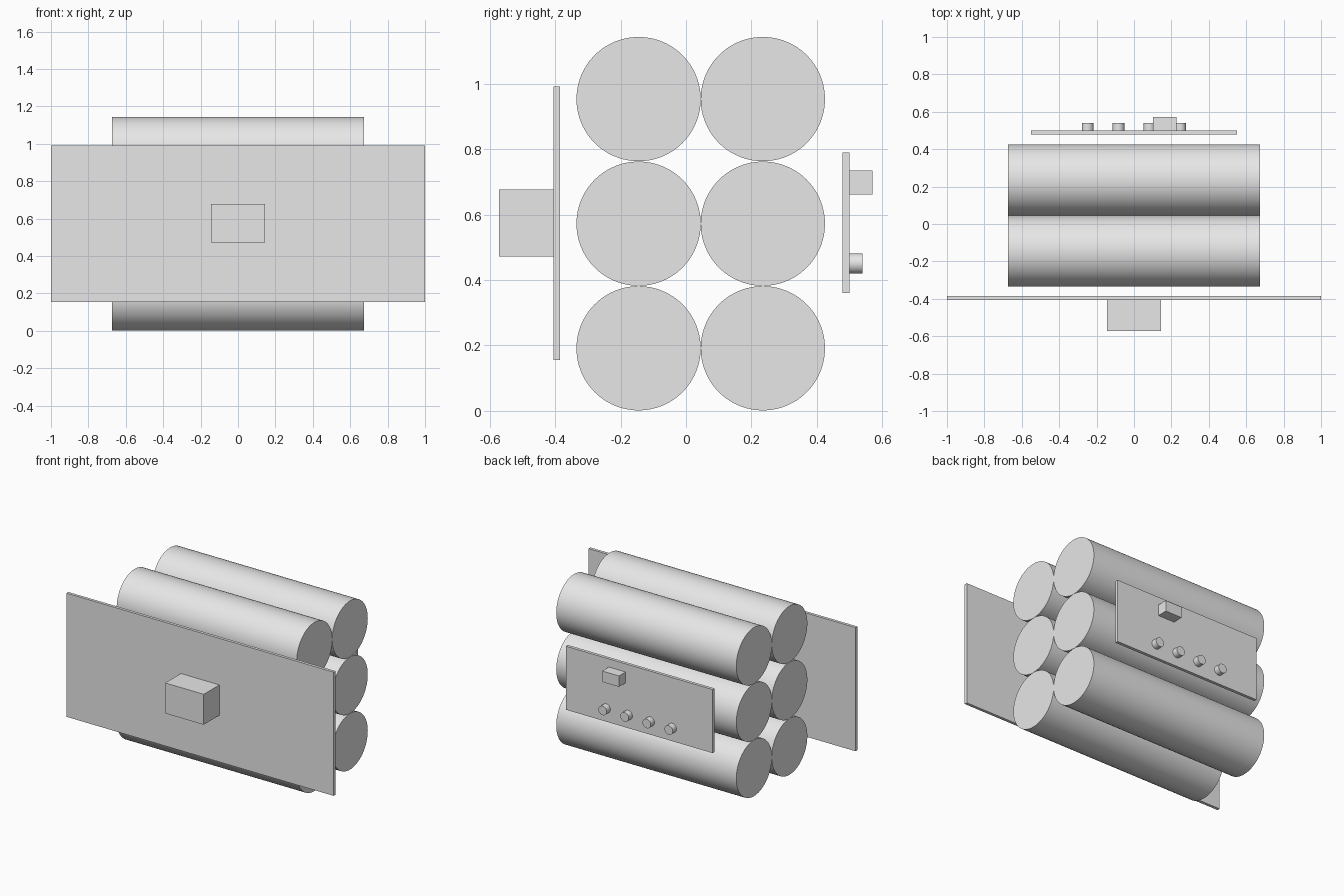
import bpy
import math

default_cube = bpy.data.objects.get("Cube")
if default_cube:
    bpy.data.objects.remove(default_cube, do_unlink=True)

# One plain grey for every part
grey = bpy.data.materials.new("light_grey")
grey.use_nodes = True
grey.diffuse_color = (0.8, 0.8, 0.8, 1)
grey.node_tree.nodes["Principled BSDF"].inputs["Base Color"].default_value = grey.diffuse_color


def box(name, x, y, z):
    """Box from (min, max) ranges along each axis."""
    spans = (x, y, z)
    bpy.ops.mesh.primitive_cube_add(size=1, location=[(a + b) / 2 for a, b in spans])
    obj = bpy.context.object
    obj.name = name
    obj.scale = [b - a for a, b in spans]
    bpy.ops.object.transform_apply(location=False, rotation=False, scale=True)
    obj.data.materials.append(grey)


def cylinder(name, radius, depth, location, rotation, sides):
    """Capped cylinder with a smooth wall and sharp rims."""
    bpy.ops.mesh.primitive_cylinder_add(vertices=sides, radius=radius, depth=depth,
                                        location=location, rotation=rotation)
    obj = bpy.context.object
    obj.name = name
    bpy.ops.object.shade_smooth_by_angle(angle=math.radians(30))
    obj.data.materials.append(grey)


# Stack of tubes: two columns, three rows, touching each other
RADIUS = 0.19
for row, height in enumerate(("bottom", "middle", "top")):
    for side, y in (("front", -0.145), ("back", 0.235)):
        z = 0.191 + row * 0.381
        cylinder(f"{height}_{side}_tube", RADIUS, 1.348, (0, y, z),
                 (0, math.pi / 2, 0), 96)

# Front plate with its central block
box("front_plate", (-1, 1), (-0.405, -0.385), (0.155, 0.992))
box("front_block", (-0.144, 0.144), (-0.572, -0.405), (0.471, 0.677))

# Rear control panel with a switch block and a row of knobs
box("rear_panel", (-0.55, 0.55), (0.479, 0.5), (0.36, 0.79))
box("switch_block", (0.102, 0.227), (0.5, 0.571), (0.661, 0.735))
for i in range(4):
    cylinder(f"knob_{i + 1}", 0.031, 0.04, (-0.248 + i * 0.165, 0.52, 0.45),
             (math.pi / 2, 0, 0), 32)
